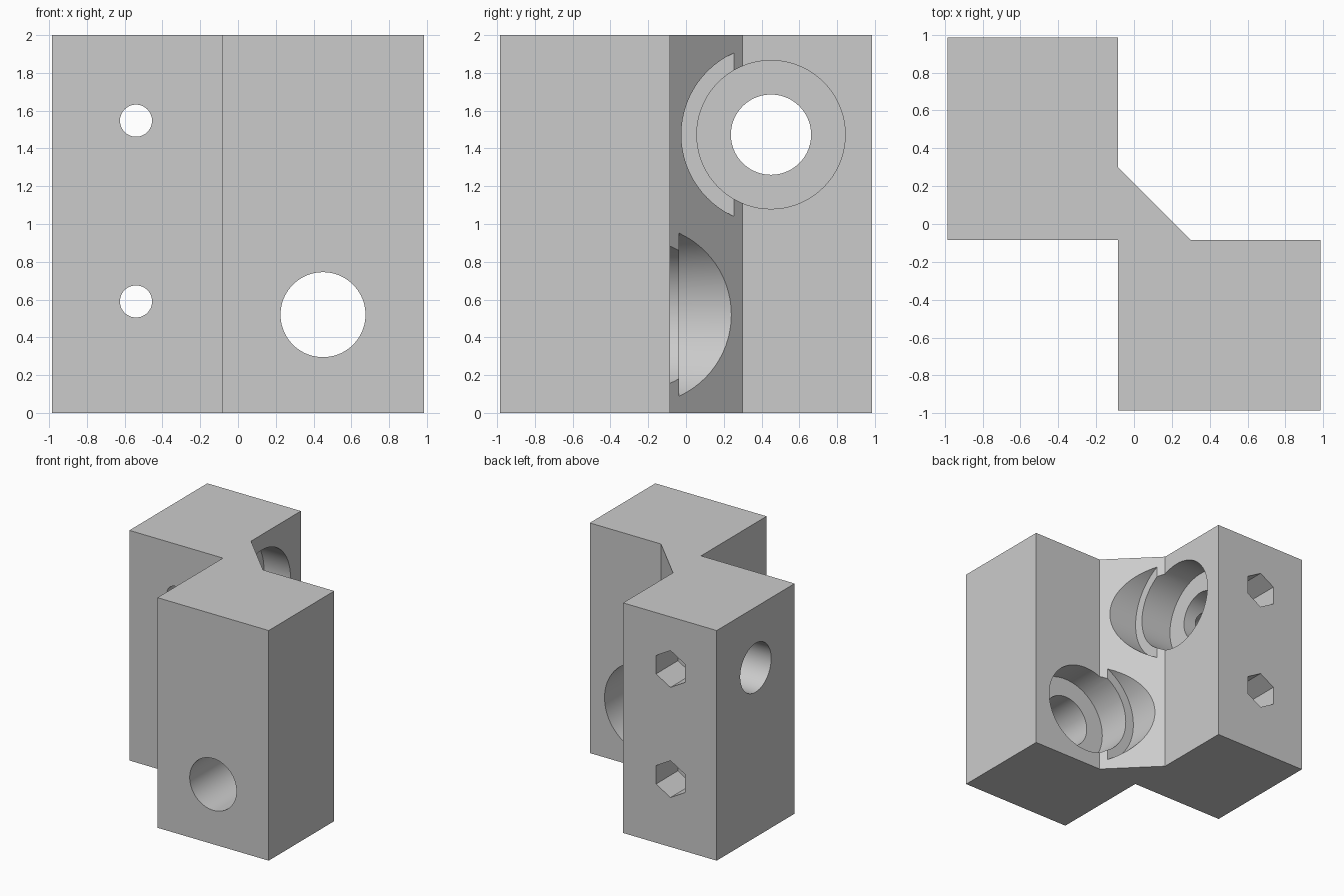
import bpy, bmesh, math
from mathutils import Vector

if "Cube" in bpy.data.objects:
    bpy.data.objects.remove(bpy.data.objects["Cube"], do_unlink=True)

grey = bpy.data.materials.new("plain grey")
grey.use_nodes = True
grey.diffuse_color = (0.6, 0.6, 0.6, 1)
grey.node_tree.nodes["Principled BSDF"].inputs["Base Color"].default_value = (0.6, 0.6, 0.6, 1)


def prism(name, points, sweep):
    """Closed solid: a flat outline swept along a vector."""
    bm = bmesh.new()
    face = bm.faces.new([bm.verts.new(p) for p in points])
    swept = bmesh.ops.extrude_face_region(bm, geom=[face])["geom"]
    verts = [g for g in swept if isinstance(g, bmesh.types.BMVert)]
    bmesh.ops.translate(bm, verts=verts, vec=sweep)
    bmesh.ops.recalc_face_normals(bm, faces=bm.faces)
    mesh = bpy.data.meshes.new(name)
    bm.to_mesh(mesh)
    bm.free()
    mesh.materials.append(grey)
    obj = bpy.data.objects.new(name, mesh)
    bpy.context.collection.objects.link(obj)
    return obj


def bore(body, axis, across, z, radius, start, end, sides=72):
    """Cut a level round (or hexagonal) hole along the x or y axis."""
    points = []
    for i in range(sides):
        a = math.pi / 2 + math.tau * i / sides
        u, w = across + radius * math.cos(a), z + radius * math.sin(a)
        points.append((start, u, w) if axis == "x" else (u, start, w))
    direction = Vector((1, 0, 0)) if axis == "x" else Vector((0, 1, 0))
    cutter = prism("hole_cutter", points, direction * (end - start))
    cutter.hide_render = True
    mod = body.modifiers.new("hole", "BOOLEAN")
    mod.operation = "DIFFERENCE"
    mod.solver = "EXACT"
    mod.object = cutter
    bpy.ops.object.modifier_apply(modifier=mod.name)
    bpy.data.objects.remove(cutter, do_unlink=True)


# Two offset square posts joined by a diagonal web
E, C, W = 0.985, 0.085, 0.3
outline = [(-E, -C), (-C, -C), (-C, -E), (E, -E), (E, -C),
           (W, -C), (-C, W), (-C, E), (-E, E)]
body = prism("corner_clamp_body", [(x, y, 0) for x, y in outline], Vector((0, 0, 2)))
bpy.context.view_layer.objects.active = body
body.select_set(True)

# Stepped bores: shaft hole, counterbore, clearance through the web
for axis, z, shaft in (("x", 1.473, 0.2125), ("y", 0.52, 0.225)):
    bore(body, axis, 0.45, z, shaft, -1.2, 0.6)
    bore(body, axis, 0.45, z, 0.393, -0.34, 0.6)
    bore(body, axis, 0.45, z, 0.475, -0.038, 0.6)

# Bolt holes with hexagonal nut pockets at the back
for z in (0.59, 1.547):
    bore(body, "y", -0.54, z, 0.085, -0.4, 1.2, 48)
    bore(body, "y", -0.54, z, 0.16, E - 0.3, 1.2, 6)

bpy.ops.object.shade_smooth_by_angle(angle=math.radians(30))
